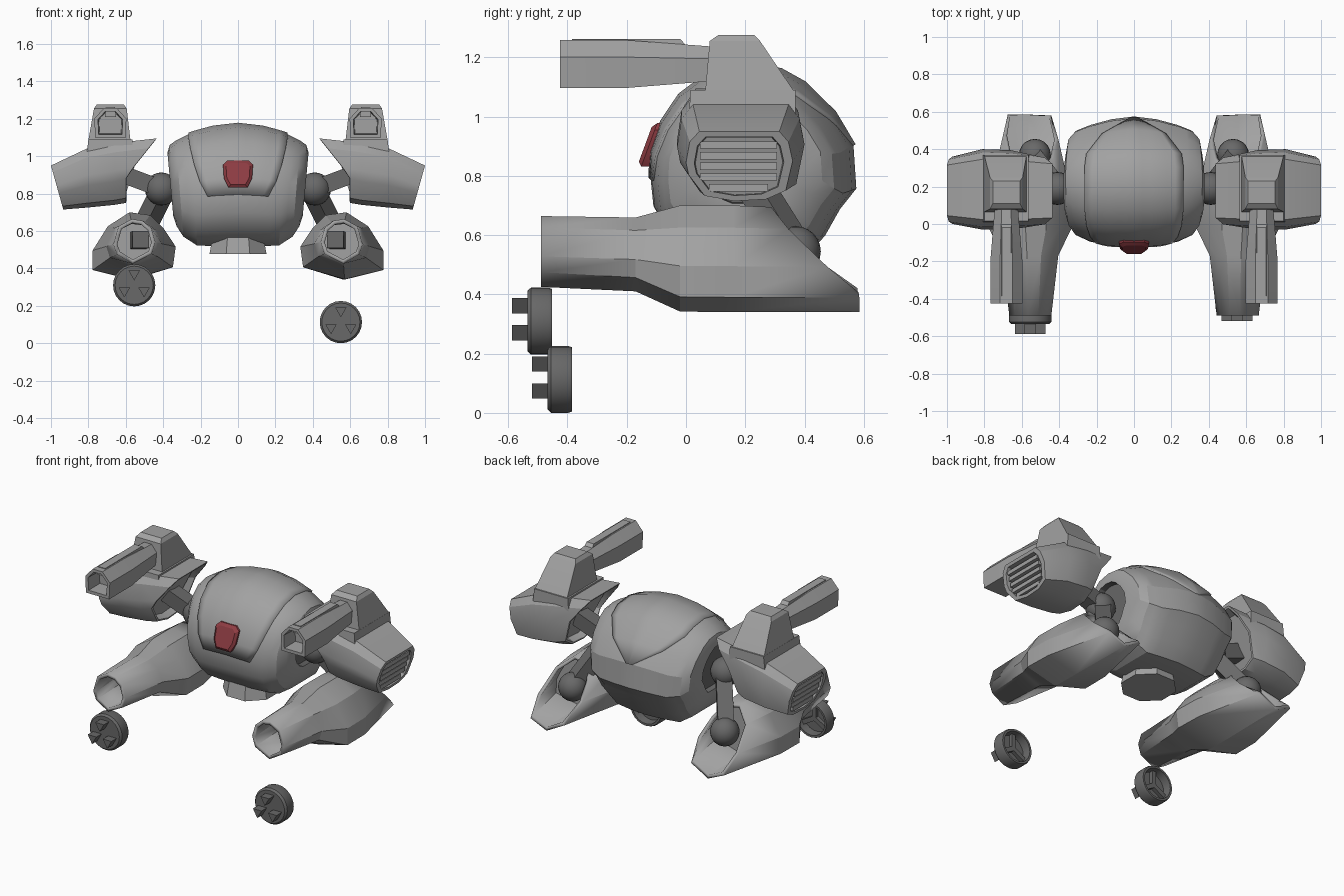
import bpy, bmesh, math
from mathutils import Vector

if "Cube" in bpy.data.objects:
    bpy.data.objects.remove(bpy.data.objects["Cube"])


def material(name, rgb):
    m = bpy.data.materials.new(name)
    m.diffuse_color = (*rgb, 1)
    m.use_nodes = True
    m.node_tree.nodes["Principled BSDF"].inputs["Base Color"].default_value = m.diffuse_color
    return m


GREY = material("armour grey", (0.36, 0.36, 0.36))
DARK = material("dark joint grey", (0.14, 0.14, 0.14))
RED = material("visor red", (0.27, 0.045, 0.055))


def finish(name, bm, mats, mirror=False, thick=0):
    bmesh.ops.recalc_face_normals(bm, faces=bm.faces[:])
    me = bpy.data.meshes.new(name)
    bm.to_mesh(me)
    bm.free()
    ob = bpy.data.objects.new(name, me)
    bpy.context.collection.objects.link(ob)
    for m in mats:
        me.materials.append(m)
    if thick:
        mod = ob.modifiers.new("wall", 'SOLIDIFY')
        mod.thickness = thick
        mod.offset = -1
    if mirror:
        ob.modifiers.new("mirror", 'MIRROR')
    return ob


def loft(name, rings, mats, mirror=False, caps=True, closed=True, thick=0, dark=()):
    """Skin rings of equal length; bands listed in dark take the second material."""
    bm = bmesh.new()
    vs = [[bm.verts.new(p) for p in r] for r in rings]
    n = len(rings[0])
    for k in range(len(rings) - 1):
        for i in range(n if closed else n - 1):
            j = (i + 1) % n
            f = bm.faces.new((vs[k][i], vs[k][j], vs[k + 1][j], vs[k + 1][i]))
            f.material_index = int(k in dark)
    if caps:
        for k, r in ((-1, vs[0]), (len(rings) - 1, vs[-1])):
            bm.faces.new(r).material_index = int(k in dark)
    return finish(name, bm, mats, mirror, thick)


def bar(name, a, b, h, mat, mirror=True):
    a, b = Vector(a), Vector(b)
    q = (b - a).to_track_quat('Z', 'Y')
    sq = [q @ Vector((x * h, y * h, 0)) for x, y in ((-1, -1), (1, -1), (1, 1), (-1, 1))]
    return loft(name, [[p + c for c in sq] for p in (a, b)], [mat], mirror)


def ball(name, c, r):
    bm = bmesh.new()
    bmesh.ops.create_uvsphere(bm, u_segments=20, v_segments=12, radius=r)
    bmesh.ops.translate(bm, verts=bm.verts[:], vec=c)
    return finish(name, bm, [DARK], True)


def scaled(ring, s, shift=(0, 0, 0)):
    c = sum((Vector(p) for p in ring), Vector()) / len(ring)
    return [c + (Vector(p) - c) * s + Vector(shift) for p in ring]


def interp(xs, ys, x):
    for i in range(len(xs) - 1):
        if x <= xs[i + 1]:
            f = (x - xs[i]) / (xs[i + 1] - xs[i])
            return ys[i] + f * (ys[i + 1] - ys[i])
    return ys[-1]


# Body: side profile scaled to fit bounds that shrink toward the sides
PROFILE = [(-.12, .8), (-.115, .89), (-.08, .99), (-.02, 1.08), (.08, 1.155), (.2, 1.18),
           (.32, 1.165), (.4, 1.12), (.5, 1.02), (.565, .91), (.575, .76), (.52, .69),
           (.47, .6), (.4, .52), (.1, .52), (0, .56), (-.07, .63), (-.11, .7)]
BX = [0, .13, .25, .33, .365, .38]
Y0 = [-.12, -.115, -.095, -.06, -.01, .04]
Y1 = [.575, .56, .53, .5, .46, .38]
Z0 = [.52, .52, .522, .57, .625, .68]
Z1 = [1.172, 1.157, 1.125, 1.085, 1.06, 1.02]


def body_point(x, p):
    y0, y1, z0, z1 = (interp(BX, t, abs(x)) for t in (Y0, Y1, Z0, Z1))
    z = z0 + (p[1] - .52) / .66 * (z1 - z0)
    taper = 1 - .24 * max(0, 1.05 - z)
    return Vector((x * taper, y0 + (p[0] + .12) / .695 * (y1 - y0), z))


half = [[body_point(x, p) for p in PROFILE] for x in (0, .07, .13, .19, .25, .29, .33, .365, .38)]
half += [scaled(half[-1], .84), scaled(half[-1], .82, (-.035, 0, 0))]
flip = [[Vector((-p.x, p.y, p.z)) for p in r] for r in half[:0:-1]]
rings = flip + half
last = len(rings) - 1
loft("body", rings, [GREY, DARK], dark=(-1, 0, last - 1, last))

# Raised centre shell over the body, tapering to a point at the back
widths = [.17, .21, .235, .25, .26, .26, .26, .25, .17, .02]
centre = Vector((0, .22, .85))
shell = []
for w, p in zip(widths, PROFILE):
    shell.append([centre + (body_point(w * k / 6, p) - centre) * 1.022 for k in range(-6, 7)])
loft("top_shell", shell, [GREY], caps=False, closed=False, thick=.02)

# Visor: tilted plate with a raised smaller front
outline = [(-.08, .955), (-.055, .978), (.055, .978), (.08, .955), (.075, .88), (.05, .832),
           (-.05, .832), (-.075, .88)]
front = [(x, -.148 + (z - .84) * .37, z) for x, z in outline]
loft("visor", [[(x, y + .05, z) for x, y, z in front], front, scaled(front, .8, (0, -.014, 0))], [RED])


# Belly nozzle: eight-sided plug, wider at the foot
def disc_ring(r, z):
    return [(r * math.cos(a), .13 + r * math.sin(a), z)
            for a in (math.pi / 8 + math.pi / 4 * k for k in range(8))]


loft("belly_nozzle", [disc_ring(.14, .6), disc_ring(.165, .478)], [GREY])

# Joints and struts
ball("shoulder_ball", (.41, .19, .825), .088)
ball("leg_ball", (.53, .37, .545), .085)
bar("shoulder_strut", (.42, .19, .83), (.66, .19, .92), .046, DARK)
bar("leg_strut", (.41, .21, .8), (.53, .36, .56), .046, DARK)

# Legs: hollow tubes, round at the front, cut back on a slant at the rear
SECTION = [(.775, .5), (.695, .63), (.58, .705), (.47, .69), (.4, .62), (.335, .52),
           (.35, .41), (.57, .345), (.775, .395)]


def leg_ring(y, hw, z0, z1, k, slant=0):
    out = []
    for x, z in SECTION:
        u, v = (x - .555) / .22, (z - .525) / .18
        a = math.atan2(v, u)
        u, v = (1 - k) * math.cos(a) + k * u, (1 - k) * math.sin(a) + k * v
        t = min(max((.7 - (z0 + z1) / 2 - v * (z1 - z0) / 2) / .3, 0), 1)
        out.append((.555 + u * hw * (1 - .4 * t * slant),
                    y + slant * .3 * t ** 1.2, (z0 + z1) / 2 + v * (z1 - z0) / 2))
    return out


loft("leg", [leg_ring(-.49, .113, .425, .665, 0), leg_ring(-.17, .15, .41, .66, .3),
             leg_ring(-.02, .222, .342, .7, 1), leg_ring(.16, .218, .34, .7, 1),
             leg_ring(.285, .2, .34, .695, 1, 1)], [GREY], True, caps=False, thick=.022)
# Wall inside the leg and the short rod in front of it
wall = leg_ring(.235, .19, .36, .68, 1)
loft("leg_bulkhead", [wall, [(x, y + .01, z) for x, y, z in wall]], [GREY], True)
bar("leg_rod", (.52, .05, .555), (.53, .24, .55), .045, DARK)

# Shoulder pods: lofted sideways, flared lip inside, recessed vent outside
POD = [(-1, .1), (-.93, .7), (-.75, 1), (.75, 1), (.92, .7), (1, .15), (.87, -.7), (.5, -.95),
       (-.1, -1), (-.65, -.85), (-.95, -.25)]


def pod_ring(xf, y0, y1, z0, z1):
    pts = [((y0 + y1) / 2 + u * (y1 - y0) / 2, (z0 + z1) / 2 + v * (z1 - z0) / 2) for u, v in POD]
    return [(xf(z), y, z) for y, z in pts]


def vent_x(z):
    return 1 - (.95 - z) * .28


outer = pod_ring(vent_x, 0, .36, .715, .95)
lip = pod_ring(lambda z: .6 - .16 * max(0, (z - .89) / .2), -.015, .37, .75, 1.095)
loft("shoulder_pod", [scaled(lip, .85, (.05, 0, 0)), scaled(lip, .94), lip,
                      pod_ring(lambda z: .66, -.03, .395, .74, 1.07),
                      pod_ring(lambda z: .81, -.03, .4, .725, 1.04),
                      outer, scaled(outer, .84), scaled(outer, .82, (-.035, 0, 0))], [GREY], True)
for k in range(5):
    z = .76 + k * .036
    w = .1 + .03 * min(k, 1)
    bar("vent_slat", (vent_x(z) - .018, .177 - w, z), (vent_x(z) - .018, .177 + w, z), .0125, GREY)


# Gun mounts: base plate and tapered turret
def rect(x0, x1, y0, y1, z):
    return [(x0, y0, z), (x1, y0, z), (x1, y1, z), (x0, y1, z)]


loft("mount_base", [rect(.56, .81, .01, .37, 1.0), rect(.565, .8, .015, .37, 1.09)], [GREY], True)
loft("turret", [rect(.575, .8, .065, .365, 1.085), rect(.595, .77, .08, .25, 1.255),
                rect(.61, .755, .11, .23, 1.276)], [GREY], True)

# Cannons: hollow six-sided barrel tapering toward the turret
HEX = [(.605, 1.1), (.6, 1.2), (.65, 1.255), (.715, 1.255), (.765, 1.2), (.76, 1.1)]


def hexa(y, s):
    return [(.683 + (x - .683) * s, y, 1.18 + (z - 1.18) * s) for x, z in HEX]


loft("cannon", [hexa(-.32, .74), hexa(-.425, .8), hexa(-.425, 1.04), hexa(-.2, 1.04),
                hexa(.12, .72)], [GREY], True)
loft("cannon_top_rail", [rect(.652, .712, -.385, .03, 1.21), rect(.657, .707, -.385, -.02, 1.262)],
     [GREY], True)


# Loose thrusters: hollow-backed cups with three wedge prongs
def thruster(side, cx, y, cz):
    def ring(r, dy):
        return [(cx + r * math.cos(a), y + dy, cz + r * math.sin(a))
                for a in (math.tau * k / 24 for k in range(24))]
    loft(side + "_thruster", [ring(.09, .03), ring(.095, .083), ring(.108, .083), ring(.113, .07),
                              ring(.113, .012), ring(.102, 0)], [DARK])
    c = Vector((cx, y, cz))
    for k in range(3):
        a = math.pi / 2 + k * math.tau / 3
        d, e = Vector((math.cos(a), 0, math.sin(a))), Vector((-math.sin(a), 0, math.cos(a)))
        tri = [c + d * .026, c + d * .078 + e * .03, c + d * .078 - e * .03]
        loft(side + "_prong", [[p + Vector((0, .01, 0)) for p in tri],
                               [p + Vector((0, -.052, 0)) for p in tri]], [DARK])
        # fan blade inside the cup
        bar(side + "_fan_blade", c + Vector((0, .04, 0)), c + d * .09 + Vector((0, .04, 0)),
            .014, DARK, False)


thruster("left", -.555, -.535, .31)
thruster("right", .55, -.467, .113)

# Smooth shading with sharp edges kept
for ob in bpy.context.collection.objects:
    ob.select_set(True)
    bpy.context.view_layer.objects.active = ob
bpy.ops.object.shade_smooth_by_angle(angle=math.radians(25))
